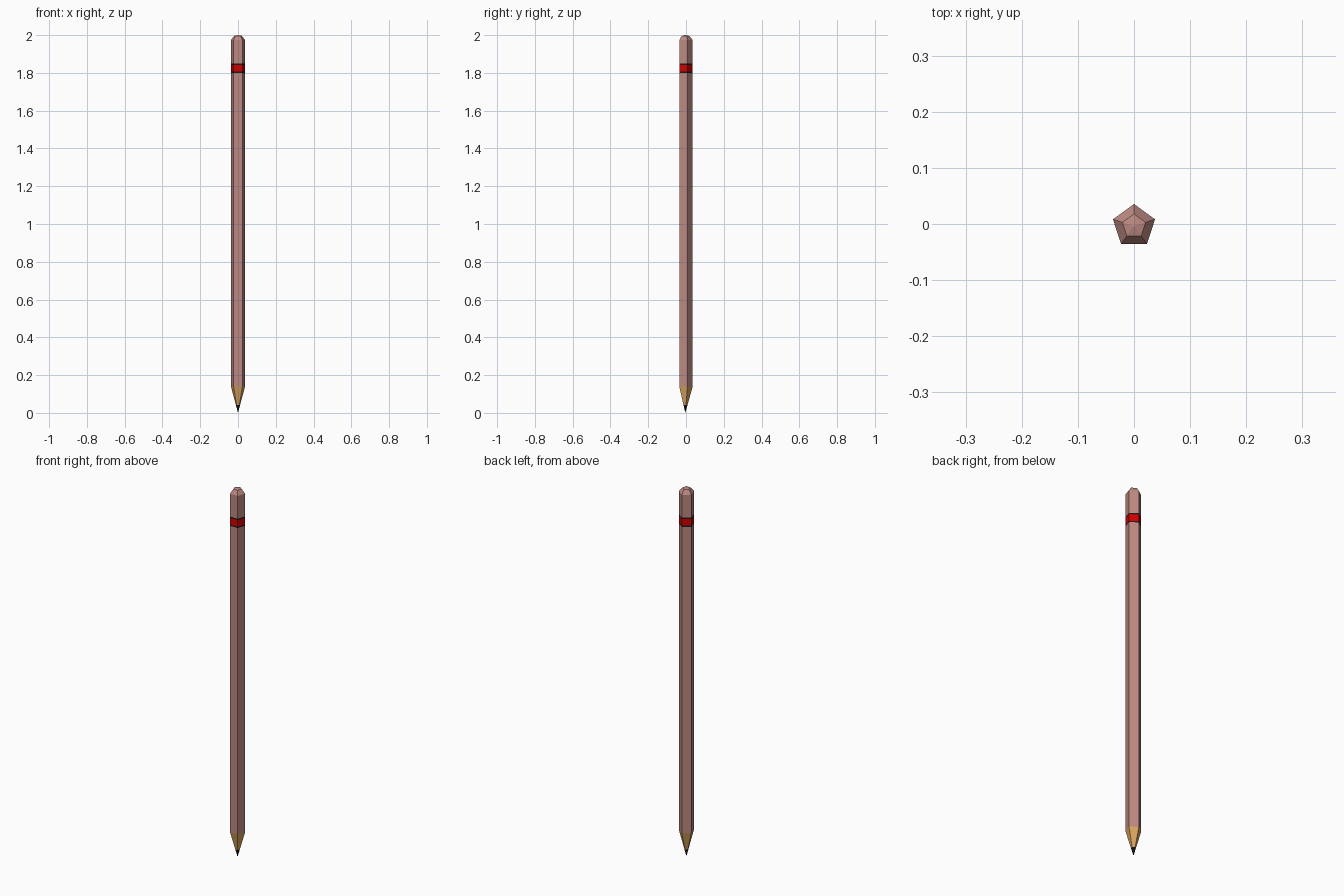
import bpy, bmesh
from math import sin, cos, pi

if "Cube" in bpy.data.objects:
    bpy.data.objects.remove(bpy.data.objects["Cube"])

SIDES, RADIUS, CY = 5, 0.0394, -0.0038


def material(name, rgb):
    m = bpy.data.materials.new(name)
    m.diffuse_color = (*rgb, 1)
    m.use_nodes = True
    m.node_tree.nodes["Principled BSDF"].inputs["Base Color"].default_value = m.diffuse_color
    return m


PAINT = material("paint", (0.50, 0.25, 0.22))
RED = material("red", (0.65, 0.0, 0.0))
BLACK = material("black", (0.01, 0.01, 0.01))
WOOD = material("wood", (0.70, 0.38, 0.12))


def loft(name, profile, mat):
    """Five-sided open loft through (radius, z) pairs; radius 0 makes a point."""
    bm = bmesh.new()
    rings = []
    for r, z in profile:
        n = SIDES if r else 1
        rings.append([bm.verts.new((r * sin(2 * pi * i / SIDES),
                                    CY + r * cos(2 * pi * i / SIDES), z))
                      for i in range(n)])
    for a, b in zip(rings, rings[1:]):
        for i in range(SIDES):
            j = (i + 1) % SIDES
            corners = [a[i % len(a)], a[j % len(a)], b[j % len(b)], b[i % len(b)]]
            bm.faces.new(list(dict.fromkeys(corners)))
    # the loft runs upward with clockwise rings, so flip the faces outward
    bmesh.ops.reverse_faces(bm, faces=bm.faces[:])
    mesh = bpy.data.meshes.new(name)
    bm.to_mesh(mesh)
    bm.free()
    mesh.materials.append(mat)
    ob = bpy.data.objects.new(name, mesh)
    bpy.context.collection.objects.link(ob)


R = RADIUS
# sharpened end
loft("lead_tip", [(0, 0), (R * 0.3, 0.042)], BLACK)
loft("sharpened_wood", [(R * 0.3, 0.042), (R, 0.14)], WOOD)
# painted shaft
loft("shaft", [(R, 0.14), (R, 1.80)], PAINT)
# striped band
loft("lower_stripe", [(R, 1.80), (R, 1.807)], BLACK)
loft("red_band", [(R, 1.807), (R, 1.843)], RED)
loft("upper_stripe", [(R, 1.843), (R, 1.85)], BLACK)
# rounded end
loft("rounded_end", [(R, 1.85), (R, 1.974), (R * 0.55, 1.996), (0, 2.0)], PAINT)
